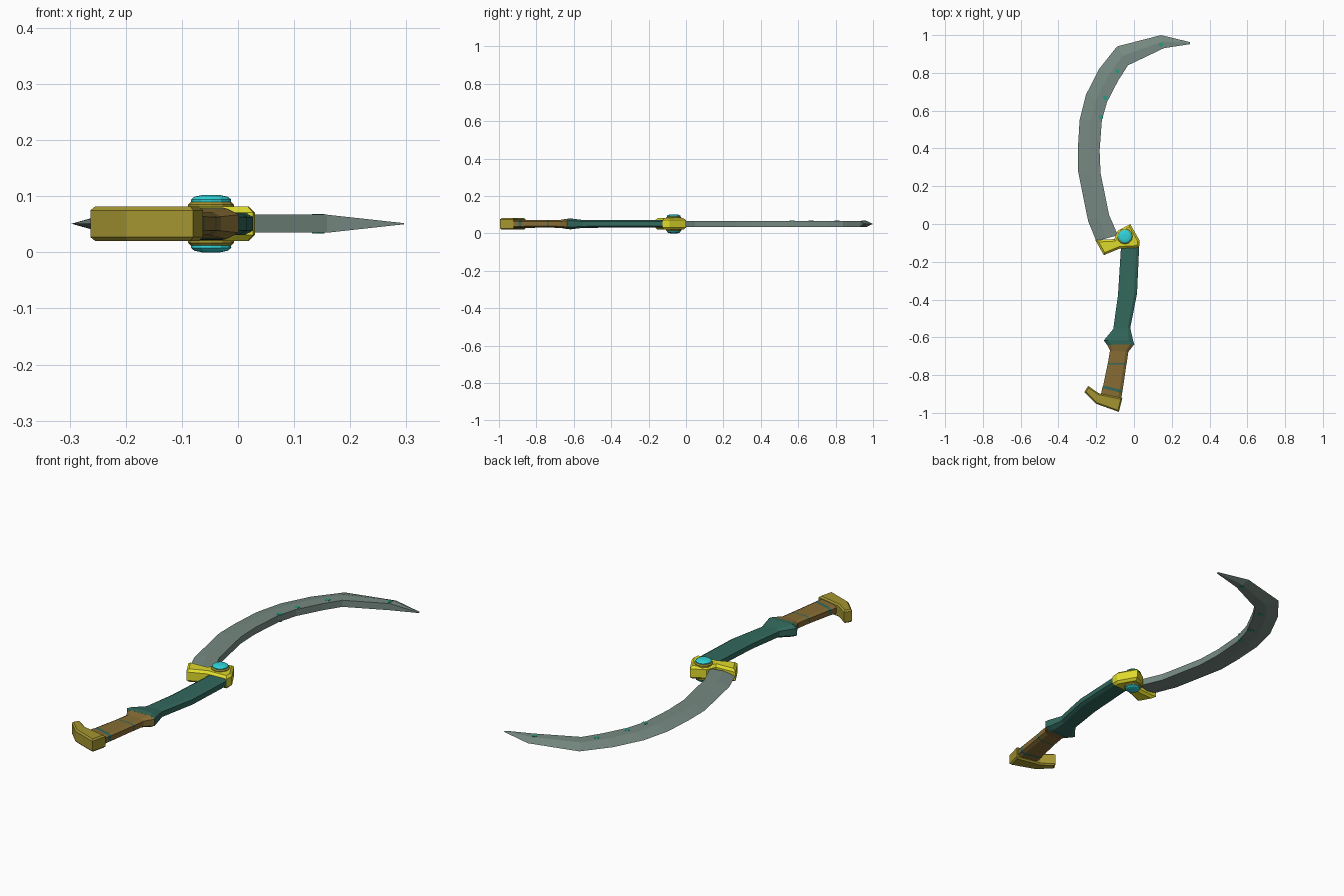
import bpy, bmesh, math
from mathutils import Vector

if "Cube" in bpy.data.objects:
    bpy.data.objects.remove(bpy.data.objects["Cube"])

MID = 0.051  # height of the flat symmetry plane


def material(name, rgb):
    m = bpy.data.materials.new(name)
    m.diffuse_color = (*rgb, 1)
    m.use_nodes = True
    m.node_tree.nodes["Principled BSDF"].inputs["Base Color"].default_value = m.diffuse_color
    return m


STEEL = material("grey green steel", (0.18, 0.25, 0.22))
TEAL = material("dark teal", (0.032, 0.14, 0.108))
BROWN = material("brown leather", (0.24, 0.15, 0.035))
BRONZE = material("old gold", (0.37, 0.30, 0.03))
YELLOW = material("bright yellow", (0.74, 0.70, 0.025))
CYAN = material("cyan gem", (0.03, 0.66, 0.70))
GREEN = material("green speck", (0.025, 0.32, 0.22))


def finish(bm, name, *mats):
    bmesh.ops.recalc_face_normals(bm, faces=bm.faces)
    me = bpy.data.meshes.new(name)
    bm.to_mesh(me)
    bm.free()
    for m in mats:
        me.materials.append(m)
    ob = bpy.data.objects.new(name, me)
    bpy.context.collection.objects.link(ob)
    return ob


def loft(name, rows, section, *mats, bands=()):
    """rows: (left x, y, right x, y, half height); section: (across 0-1, height -1..1)"""
    bm = bmesh.new()
    rings = []
    for lx, ly, rx, ry, h in rows:
        a, b = Vector((lx, ly, MID)), Vector((rx, ry, MID))
        rings.append([bm.verts.new(a.lerp(b, t) + Vector((0, 0, s * h))) for t, s in section])
    n = len(section)
    for i in range(len(rings) - 1):
        for j in range(n):
            k = (j + 1) % n
            f = bm.faces.new((rings[i][j], rings[i][k], rings[i + 1][k], rings[i + 1][j]))
            f.material_index = 1 if i in bands else 0
    bm.faces.new(rings[0])
    bm.faces.new(rings[-1])
    return finish(bm, name, *mats)


def slab(name, outline, half, bevel, mat):
    bm = bmesh.new()
    base = bm.faces.new([bm.verts.new((x, y, MID - half)) for x, y in outline])
    top = bmesh.ops.extrude_face_region(bm, geom=[base])["geom"]
    bmesh.ops.translate(bm, vec=(0, 0, 2 * half),
                        verts=[v for v in top if isinstance(v, bmesh.types.BMVert)])
    rims = [e for e in bm.edges if abs(e.verts[0].co.z - e.verts[1].co.z) < 1e-5]
    bmesh.ops.bevel(bm, geom=rims, offset=bevel, segments=1, affect='EDGES')
    return finish(bm, name, mat)


# Blade: flat inner wall, bevelled to a sharp outer edge
blade_rows = [
    (-0.20, -0.09, -0.085, -0.06, 0.016),
    (-0.243, 0.016, -0.132, 0.048, 0.016),
    (-0.296, 0.28, -0.177, 0.27, 0.016),
    (-0.297, 0.40, -0.182, 0.39, 0.016),
    (-0.288, 0.55, -0.170, 0.55, 0.016),
    (-0.254, 0.685, -0.143, 0.645, 0.016),
    (-0.185, 0.82, -0.085, 0.757, 0.016),
    (-0.09, 0.94, -0.032, 0.84, 0.016),
    (0.143, 1.0, 0.159, 0.931, 0.016),
    (0.296, 0.963, 0.296, 0.952, 0.001),
]
loft("blade", blade_rows, [(0, 0), (0.5, 1), (1, 1), (1, -1), (0.5, -1)], STEEL)

# Small inlaid specks on both blade faces
for i, (x, y) in enumerate([(-0.175, 0.566), (-0.153, 0.668), (-0.088, 0.808), (0.143, 0.95)]):
    for side in (1, -1):
        bm = bmesh.new()
        bmesh.ops.create_cone(bm, cap_ends=True, segments=6, radius1=0.013, radius2=0.013, depth=0.004)
        bmesh.ops.translate(bm, verts=bm.verts, vec=(x, y, MID + side * 0.0155))
        finish(bm, f"blade_speck_{i}_{'top' if side > 0 else 'bottom'}", GREEN)

# Grip, flaring out at the lower end
OCT = [(0, -0.6), (0, 0.6), (0.15, 1), (0.85, 1), (1, 0.6), (1, -0.6), (0.85, -1), (0.15, -1)]
grip_rows = [
    (-0.07, -0.09, 0.027, -0.09, 0.020),
    (-0.07, -0.14, 0.027, -0.13, 0.020),
    (-0.085, -0.38, 0.016, -0.37, 0.020),
    (-0.11, -0.556, -0.02, -0.55, 0.021),
    (-0.16, -0.617, -0.005, -0.615, 0.029),
    (-0.143, -0.64, 0.002, -0.637, 0.027),
]
loft("grip", grip_rows, OCT, TEAL)

# Lower handle with thin teal bands
handle_rows = [
    (-0.143, -0.638, 0.002, -0.636, 0.027),
    (-0.127, -0.67, -0.03, -0.677, 0.021),
    (-0.138, -0.735, -0.038, -0.735, 0.020),
    (-0.140, -0.743, -0.040, -0.743, 0.020),
    (-0.163, -0.855, -0.060, -0.88, 0.021),
    (-0.168, -0.868, -0.063, -0.895, 0.021),
    (-0.178, -0.92, -0.070, -0.94, 0.022),
]
loft("lower_handle", handle_rows, OCT, BROWN, TEAL, bands=(2, 4))

# Pommel: hooked end cap
slab("pommel", [(-0.243, -0.857), (-0.263, -0.89), (-0.20, -0.952), (-0.08, -0.995),
                (-0.062, -0.922), (-0.185, -0.897)], 0.031, 0.007, BRONZE)

# Guard joining grip and blade
slab("guard", [(-0.205, -0.085), (-0.16, -0.165), (-0.075, -0.13), (0.027, -0.125),
               (0.03, -0.088), (-0.02, 0.0), (-0.085, -0.035), (-0.105, -0.08)], 0.031, 0.011, YELLOW)


# Gem and its collar on both faces: turned from stepped discs
def disc_stack(name, profile, side, mat):
    bm = bmesh.new()
    rings = []
    for r, z in profile:
        rings.append([bm.verts.new((-0.048 + r * math.cos(a * math.tau / 12),
                                    -0.066 + r * math.sin(a * math.tau / 12),
                                    MID + side * z)) for a in range(12)])
    for p, q in zip(rings, rings[1:]):
        for j in range(12):
            k = (j + 1) % 12
            bm.faces.new((p[j], p[k], q[k], q[j]))
    bm.faces.new(rings[0])
    bm.faces.new(rings[-1])
    finish(bm, name, mat)


for side, tag in ((1, "top"), (-1, "bottom")):
    disc_stack(f"gem_collar_{tag}", [(0.041, 0.02), (0.041, 0.034), (0.036, 0.039)], side, BRONZE)
    disc_stack(f"gem_{tag}", [(0.034, 0.03), (0.036, 0.043), (0.030, 0.048), (0.016, 0.051)], side, CYAN)
